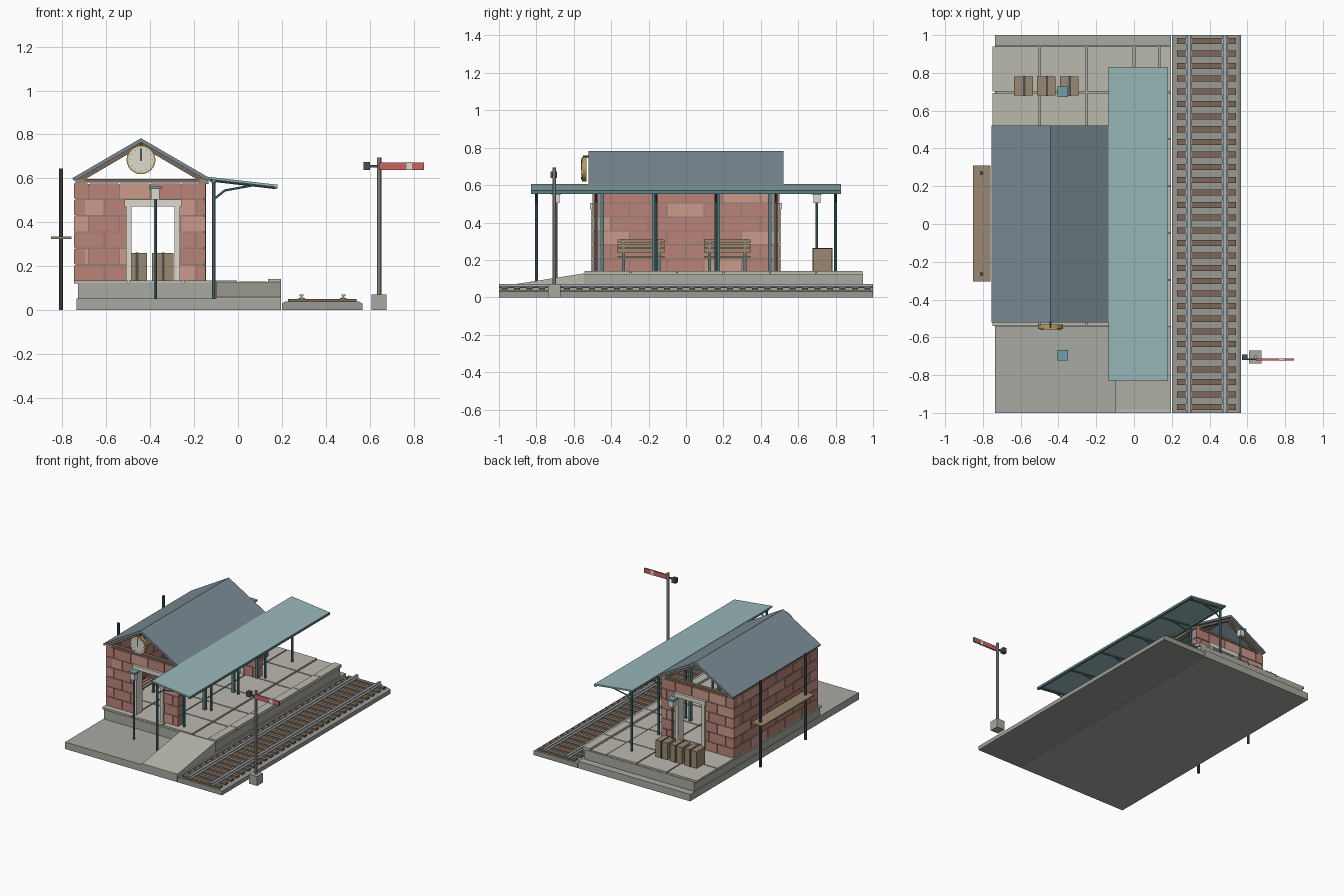
import bpy, bmesh, math, random
from mathutils import Vector, Matrix

if "Cube" in bpy.data.objects:
    bpy.data.objects.remove(bpy.data.objects["Cube"])
random.seed(4)

COLORS = dict(
    stone=(.40, .40, .36), paver=(.50, .49, .43), ballast=(.33, .33, .30), wood=(.32, .25, .16),
    sleeper=(.20, .14, .10), rail=(.40, .45, .48), brick=(.50, .23, .19), brick_light=(.60, .33, .26),
    mortar=(.28, .20, .17), roof=(.20, .26, .30), canopy=(.32, .48, .49), teal=(.10, .22, .23),
    lamp_cap=(.16, .36, .40), cream=(.72, .70, .62), dark=(.07, .08, .09), gold=(.50, .34, .10),
    red=(.60, .13, .12), pole=(.42, .41, .38))
MATS = {}
for k, c in COLORS.items():
    MATS[k] = bpy.data.materials.new(k)
    MATS[k].diffuse_color = (*c, 1)


def finish(name, bm, mat):
    me = bpy.data.meshes.new(name)
    bmesh.ops.recalc_face_normals(bm, faces=bm.faces)
    bm.to_mesh(me)
    bm.free()
    me.materials.append(MATS[mat])
    ob = bpy.data.objects.new(name, me)
    bpy.context.collection.objects.link(ob)
    return ob


def boxes(name, mat, *items):
    """Boxes given as (x0, x1, y0, y1, z0, z1), joined in one object."""
    bm = bmesh.new()
    for x0, x1, y0, y1, z0, z1 in items:
        m = Matrix.Translation(((x0+x1)/2, (y0+y1)/2, (z0+z1)/2)) @ Matrix.Diagonal((x1-x0, y1-y0, z1-z0, 1))
        bmesh.ops.create_cube(bm, size=1, matrix=m)
    return finish(name, bm, mat)


def rods(name, mat, r, *pairs, sides=8, r2=None):
    """Cylinders running between pairs of points."""
    bm = bmesh.new()
    for p, q in pairs:
        p, q = Vector(p), Vector(q)
        rot = (q-p).to_track_quat('Z', 'Y').to_matrix().to_4x4()
        bmesh.ops.create_cone(bm, cap_ends=True, segments=sides, radius1=r, radius2=r if r2 is None else r2,
                              depth=(q-p).length, matrix=Matrix.Translation((p+q)/2) @ rot)
    return finish(name, bm, mat)


def prism(name, mat, pts, a0, a1, axis='y'):
    """Extrude a profile: (x, z) along y, or (y, z) along x."""
    bm = bmesh.new()
    at = (lambda p, a: (p[0], a, p[1])) if axis == 'y' else (lambda p, a: (a, p[0], p[1]))
    f = bm.faces.new([bm.verts.new(at(p, a0)) for p in pts])
    ext = bmesh.ops.extrude_face_region(bm, geom=[f])
    shift = Vector((0, a1-a0, 0)) if axis == 'y' else Vector((a1-a0, 0, 0))
    bmesh.ops.translate(bm, vec=shift, verts=[v for v in ext['geom'] if isinstance(v, bmesh.types.BMVert)])
    return finish(name, bm, mat)


# Ground slab, platform and ramp
boxes('ground_slab', 'stone', (-.735, .195, -1, 1, 0, .052))
boxes('platform_body', 'stone', (-.73, .187, -.545, .945, .05, .122))
prism('platform_ramp', 'paver', [(-1, .05), (-.545, .05), (-.545, .128), (-.98, .06), (-1, .06)], -.1, .195, 'x')
rows = [(-.545 + .2483*i, -.545 + .2483*(i+1)) for i in range(6)]
cols = [(-.752, -.5), (-.5, -.25), (-.25, 0), (0, .135)]
g = .004
boxes('platform_pavers', 'paver', *[(a+g, b-g, c+g, d-g, .12, .135 if a < 0 else .13)
                                    for a, b in cols for c, d in rows])
boxes('platform_coping', 'paver', *[(.137, .197, c+.002, d-.002, .118, .141) for c, d in rows])

# Track
prism('track_bed', 'ballast', [(.2, 0), (.567, 0), (.567, .03), (.55, .038), (.215, .038), (.2, .03)], -1, 1)
boxes('sleepers', 'sleeper', *[(.228, .54, y-.016, y+.016, .034, .051)
                               for y in [-.97 + 1.94*i/29 for i in range(30)]])
for i, x in enumerate((.29, .48)):
    prof = [(-.015, .05), (.015, .05), (.015, .054), (.004, .057), (.004, .062), (.009, .064), (.009, .07),
            (-.009, .07), (-.009, .064), (-.004, .062), (-.004, .057), (-.015, .054)]
    prism(f'rail_{i}', 'rail', [(x+a, z) for a, z in prof], -1, 1)

# Brick walls: back wall on the left, end walls with doorways, open to the platform
DOOR = (-.505, -.27, .48)
Z0, ROW, NROW = .135, .0745, 6
bricks = {'brick': [], 'brick_light': []}


def lay(a0, a1, length, emit):
    for r in range(NROW):
        z0, z1 = Z0 + ROW*r, Z0 + ROW*(r+1) - .006
        a = a0 - (length/2 if r % 2 else 0)
        while a < a1 - .001:
            s, e = max(a, a0), min(a+length-.006, a1)
            if e-s > .01:
                emit(s, e, z0, z1)
            a += length


def end_brick(y):
    def emit(s, e, z0, z1):
        parts = [(s, e)]
        if z0 < DOOR[2] - .01:
            parts = [(s, min(e, DOOR[0])), (max(s, DOOR[1]), e)]
        for p, q in parts:
            if q-p > .005:
                bricks[random.choice(['brick', 'brick', 'brick_light'])].append((p, q, y-.025, y+.025, z0, z1))
    return emit


def side_brick(s, e, z0, z1):
    bricks[random.choice(['brick', 'brick', 'brick_light'])].append((-.747, -.697, s, e, z0, z1))


lay(-.5, .5, .2, side_brick)
core = [(-.741, -.703, -.49, .49, .13, .575)]
for y in (-.475, .475):
    lay(-.747, -.147, .14, end_brick(y))
    core += [(-.74, DOOR[0], y-.019, y+.019, .13, .575), (DOOR[1], -.155, y-.019, y+.019, .13, .575),
             (DOOR[0], DOOR[1], y-.019, y+.019, DOOR[2], .575)]
boxes('wall_mortar', 'mortar', *core)
for k, items in bricks.items():
    boxes('wall_' + k, k, *items)
for n, y in (('front', -.475), ('rear', .475)):
    boxes(n + '_door_frame', 'cream', (-.51, -.485, y-.034, y+.034, .13, .475),
          (-.29, -.265, y-.034, y+.034, .13, .475), (-.517, -.258, y-.037, y+.037, .472, .503))

# Roof, open trusses and wall plates
cx, top = -.442, .783
prism('roof', 'roof', [(cx, top), (-.755, .601), (-.748, .588), (cx, top-.019), (-.136, .588), (-.129, .601)],
      -.522, .522)
boxes('wall_plates', 'wood', (-.74, -.70, -.5, .5, .575, .595), (-.175, -.135, -.5, .5, .575, .598))
for i, y in enumerate((-.485, 0, .485)):
    boxes(f'truss_tie_{i}', 'sleeper', (-.74, -.145, y-.014, y+.014, .581, .597))
    prism(f'truss_rafters_{i}', 'sleeper', [(cx, .766), (-.735, .594), (-.7, .594), (cx, .745),
                                            (-.184, .594), (-.149, .594)], y-.014, y+.014)
boxes('open_side_posts', 'teal', *[(-.166, -.146, y-.011, y+.011, .13, .58) for y in (-.45, -.17, .17, .45)])

# Platform canopy with posts, rafters and braces
prism('canopy_roof', 'canopy', [(-.135, .607), (.18, .571), (.18, .56), (-.135, .596)], -.83, .83)
boxes('canopy_beams', 'teal', (-.12, -.1, -.82, .82, .578, .596), (.165, .181, -.83, .83, .553, .569))
ys = [-.8 + .32*i for i in range(6)]
rods('canopy_posts', 'teal', .008, *[((-.11, y, .05 if y < -.6 else .13), (-.11, y, .595)) for y in ys])
rods('canopy_rafters', 'teal', .006, *[((-.13, y, .592), (.172, y, .557)) for y in ys], sides=4)
rods('canopy_braces', 'teal', .005, *[s for y in ys for s in (
    ((-.11, y, .505), (-.06, y, .545)), ((-.06, y, .545), (.06, y, .567)))], sides=6)

# Clock hung on the front gable
zc = .685
rods('clock_rim', 'gold', .066, ((cx, -.555, zc), (cx, -.532, zc)), sides=24)
rods('clock_face', 'cream', .059, ((cx, -.558, zc), (cx, -.55, zc)), sides=24)
boxes('clock_hands', 'dark', (cx-.004, cx+.004, -.562, -.557, zc-.006, zc+.05),
      (cx-.003, cx+.003, -.561, -.557, zc, zc+.034))
rods('clock_ticks', 'dark', .0025, *[((cx+.05*math.sin(a), -.5605, zc+.05*math.cos(a)),
                                      (cx+.05*math.sin(a), -.556, zc+.05*math.cos(a)))
                                     for a in [i*math.pi/6 for i in range(12)]], sides=4)
rods('clock_bracket', 'dark', .006, ((cx, -.55, .752), (cx, -.48, .755)))

# Benches against the back wall
for n, y in (('near', -.24), ('far', .22)):
    boxes(n + '_bench_slats', 'wood', *[(x, x+.022, y-.125, y+.125, .212, .222) for x in (-.665, -.638, -.611)],
          *[(-.682, -.674, y-.125, y+.125, z, z+.02) for z in (.24, .265, .29)])
    boxes(n + '_bench_frame', 'teal', *[b for s in (-.095, .095) for b in (
        (-.69, -.68, y+s-.008, y+s+.008, .13, .312), (-.605, -.594, y+s-.008, y+s+.008, .13, .212),
        (-.685, -.594, y+s-.008, y+s+.008, .2, .212))])

# Lamps
for n, x, y, z in (('front', -.377, -.695, .05), ('rear', -.377, .7, .13)):
    rods(n + '_lamp_post', 'teal', .007, ((x, y, z), (x, y, .505)))
    boxes(n + '_lamp_glass', 'cream', (x-.019, x+.019, y-.019, y+.019, .503, .552))
    boxes(n + '_lamp_cap', 'lamp_cap', (x-.028, x+.028, y-.028, y+.028, .551, .565))

# Crates with straps
for i in range(3):
    x = -.634 + .1205*i
    boxes(f'crate_{i}', 'wood', (x, x+.099, .68, .78, .13, .26))
    boxes(f'crate_strap_{i}', 'dark', (x+.047, x+.059, .677, .783, .13, .263))

# Flat board on two posts behind the building
rods('board_posts', 'dark', .01, *[((-.807, y, 0), (-.807, y, .645)) for y in (-.265, .27)])
boxes('board', 'wood', (-.853, -.76, -.305, .31, .324, .336))

# Semaphore signal
sy = -.705
boxes('signal_base', 'stone', (.608, .676, sy-.034, sy+.034, 0, .07))
rods('signal_pole', 'pole', .01, ((.643, sy, .07), (.643, sy, .695)))
boxes('signal_arm', 'red', (.645, .767, sy-.018, sy-.008, .638, .673), (.793, .848, sy-.018, sy-.008, .638, .673))
boxes('signal_arm_stripe', 'cream', (.767, .793, sy-.019, sy-.007, .637, .674))
boxes('signal_counterweight', 'dark', (.572, .602, sy-.015, sy+.015, .637, .674), (.6, .645, sy-.016, sy-.006, .65, .66))

for m in bpy.data.materials:
    if m.users and not m.is_grease_pencil:
        m.use_nodes = True
        m.node_tree.nodes["Principled BSDF"].inputs["Base Color"].default_value = m.diffuse_color
